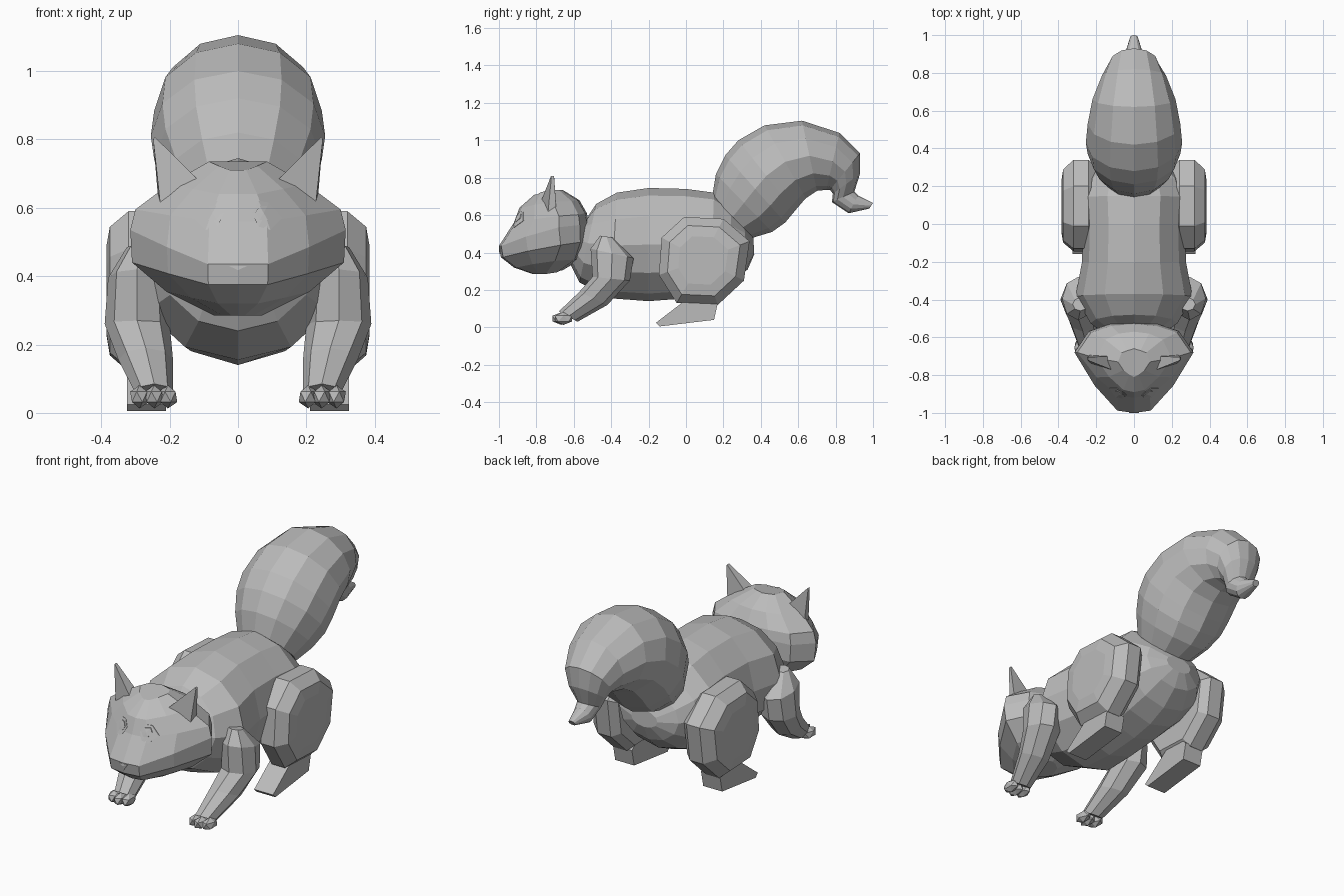
import bpy, bmesh
from math import sin, cos, pi
from mathutils import Vector
from mathutils.bvhtree import BVHTree

cube = bpy.data.objects.get("Cube")
if cube:
    bpy.data.objects.remove(cube)

grey = bpy.data.materials.new("plain_grey")
grey.use_nodes = True
tone = (0.5, 0.5, 0.5, 1)
grey.diffuse_color = tone
grey.node_tree.nodes["Principled BSDF"].inputs["Base Color"].default_value = tone

SIDES = (("left", 1), ("right", -1))


def finish(name, bm):
    bmesh.ops.recalc_face_normals(bm, faces=bm.faces)
    mesh = bpy.data.meshes.new(name)
    bm.to_mesh(mesh)
    bm.free()
    obj = bpy.data.objects.new(name, mesh)
    mesh.materials.append(grey)
    bpy.context.collection.objects.link(obj)
    return obj


def skin(name, rings, mirror=1):
    """Join closed rings of equal length and cap both ends."""
    bm = bmesh.new()
    loops = [[bm.verts.new((x * mirror, y, z)) for x, y, z in ring] for ring in rings]
    n = len(loops[0])
    for a, b in zip(loops, loops[1:]):
        for i in range(n):
            j = (i + 1) % n
            bm.faces.new((a[i], a[j], b[j], b[i]))
    bm.faces.new(loops[0])
    bm.faces.new(loops[-1])
    return finish(name, bm)


def tube(name, sections, n, cx=0, mirror=1):
    """Skin over sections given as upper (y, z), lower (y, z), half width, x shift."""
    rings = []
    for uy, uz, ly, lz, w, *shift in sections:
        x0 = cx + (shift[0] if shift else 0)
        mid = Vector((x0, (uy + ly) / 2, (uz + lz) / 2))
        up = Vector((0, (uy - ly) / 2, (uz - lz) / 2))
        rings.append([mid + up * cos(2 * pi * i / n) + Vector((w * sin(2 * pi * i / n), 0, 0))
                      for i in range(n)])
    return skin(name, rings, mirror)


# Body
tube("body", [
    (-.52, .60, -.62, .34, .17), (-.48, .66, -.57, .24, .23),
    (-.37, .72, -.40, .155, .31), (-.2, .745, -.2, .14, .275),
    (0, .74, 0, .155, .27), (.15, .72, .13, .18, .28),
    (.24, .65, .24, .23, .25), (.31, .57, .33, .31, .18),
    (.36, .48, .365, .39, .08)], 12)

# Bushy tail with a narrow tip
tube("tail", [
    (.14, .70, .36, .48, .16), (.16, .82, .46, .51, .21),
    (.21, .92, .53, .56, .245), (.28, 1.0, .58, .62, .255),
    (.42, 1.08, .64, .69, .245), (.62, 1.105, .70, .73, .22),
    (.82, 1.04, .75, .735, .17), (.93, .93, .77, .735, .13),
    (.93, .82, .785, .715, .1), (.90, .725, .78, .67, .06),
    (.92, .705, .87, .61, .05), (1.0, .665, .98, .635, .02)], 12)


# Head: level rings from crown to chin
def head_ring(front, cheek, back, width, zf, zc, zb):
    half = [(0, front, zf), (.28, front + .012, zf),
            (.66, front * .55 + cheek * .45, (zf + zc) / 2),
            (1, cheek, zc),
            (.76, cheek * .3 + back * .7, (zc + zb) / 2),
            (.4, back - .01, zb), (0, back, zb)]
    pts = [(x * width, y, z) for x, y, z in half]
    return pts + [(-x, y, z) for x, y, z in pts[-2:0:-1]]


head = skin("head", [
    head_ring(-.81, -.73, -.66, .085, .71, .735, .735),
    head_ring(-.89, -.71, -.57, .2, .64, .67, .68),
    head_ring(-.92, -.68, -.53, .3, .56, .595, .61),
    head_ring(-1.0, -.68, -.52, .315, .435, .535, .56),
    head_ring(-.99, -.67, -.52, .31, .375, .44, .47),
    head_ring(-.92, -.70, -.55, .21, .32, .355, .37),
    head_ring(-.82, -.75, -.66, .07, .285, .285, .305)])

# Facial plates laid on the head surface
bm_head = bmesh.new()
bm_head.from_mesh(head.data)
surface = BVHTree.FromBMesh(bm_head)


def face_plate(name, outline, lift):
    bm = bmesh.new()
    n = len(outline)
    centre = (sum(p[0] for p in outline) / n, sum(p[1] for p in outline) / n)

    def laid(x, z):
        hit = surface.ray_cast(Vector((x, -2, z)), Vector((0, 1, 0)))[0]
        return bm.verts.new((x, hit.y - lift, z))

    rim = [laid(x, z) for x, z in outline]
    hub = laid(*centre)
    base = [bm.verts.new(v.co + Vector((0, lift, 0))) for v in rim]
    for i in range(n):
        j = (i + 1) % n
        bm.faces.new((hub, rim[i], rim[j]))
        bm.faces.new((rim[i], base[i], base[j], rim[j]))
    finish(name, bm)


face_plate("nose", [(-.027, .43), (.027, .43), (0, .392)], .004)
for side, s in SIDES:
    lid = [(.04, .585), (.06, .62), (.09, .615), (.13, .57), (.095, .535), (.06, .545)]
    face_plate(side + "_eyelid", [(x * s, z) for x, z in lid], .003)
    face_plate(side + "_eye", [(s * (.075 + .024 * cos(i * pi / 3)),
                               .585 + .024 * sin(i * pi / 3)) for i in range(6)], .007)
bm_head.free()

# Hind thigh outline and foot outline as (y, z)
THIGH = [(-.13, .48), (-.01, .59), (.2, .58), (.34, .46),
         (.31, .25), (.17, .12), (-.05, .13), (-.145, .28)]
FOOT = [(-.01, .14), (-.16, .025), (-.14, .005), (.15, .04), (.17, .13), (.08, .2)]


def slab(name, outline, layers, mirror):
    """Stack scaled copies of a side outline at the given x positions."""
    cy = sum(p[0] for p in outline) / len(outline)
    cz = sum(p[1] for p in outline) / len(outline)
    skin(name, [[(x, cy + (y - cy) * k, cz + (z - cz) * k) for y, z in outline]
                for x, k in layers], mirror)


for side, s in SIDES:
    # Ear: thin pointed blade
    skin(side + "_ear", [
        [(.11, -.775, .675), (.225, -.74, .59), (.23, -.69, .58), (.13, -.70, .69)],
        [(.244, -.722, .808), (.248, -.72, .80), (.248, -.705, .80), (.244, -.705, .808)]], s)

    # Front leg with bent elbow
    tube(side + "_front_leg", [
        (-.46, .49, -.39, .48, .04, 0), (-.51, .42, -.28, .37, .085, .01),
        (-.5, .27, -.30, .25, .095, .01), (-.57, .19, -.42, .12, .08, -.015),
        (-.68, .085, -.58, .03, .055, -.04)], 8, .285, s)

    # Toes
    for i, x in enumerate((.205, .245, .288)):
        bm = bmesh.new()
        bmesh.ops.create_icosphere(bm, subdivisions=1, radius=.034)
        for v in bm.verts:
            v.co = (s * (x + v.co.x * .9), v.co.y * 1.6 - .655 - .012 * (i == 1),
                    v.co.z + .047)
        finish(f"{side}_toe_{i}", bm)

    # Hind leg
    slab(side + "_thigh", THIGH, [(.2, .85), (.24, 1), (.32, 1), (.375, .8), (.385, .55)], s)
    slab(side + "_hind_foot", FOOT, [(.21, 1), (.325, 1)], s)
